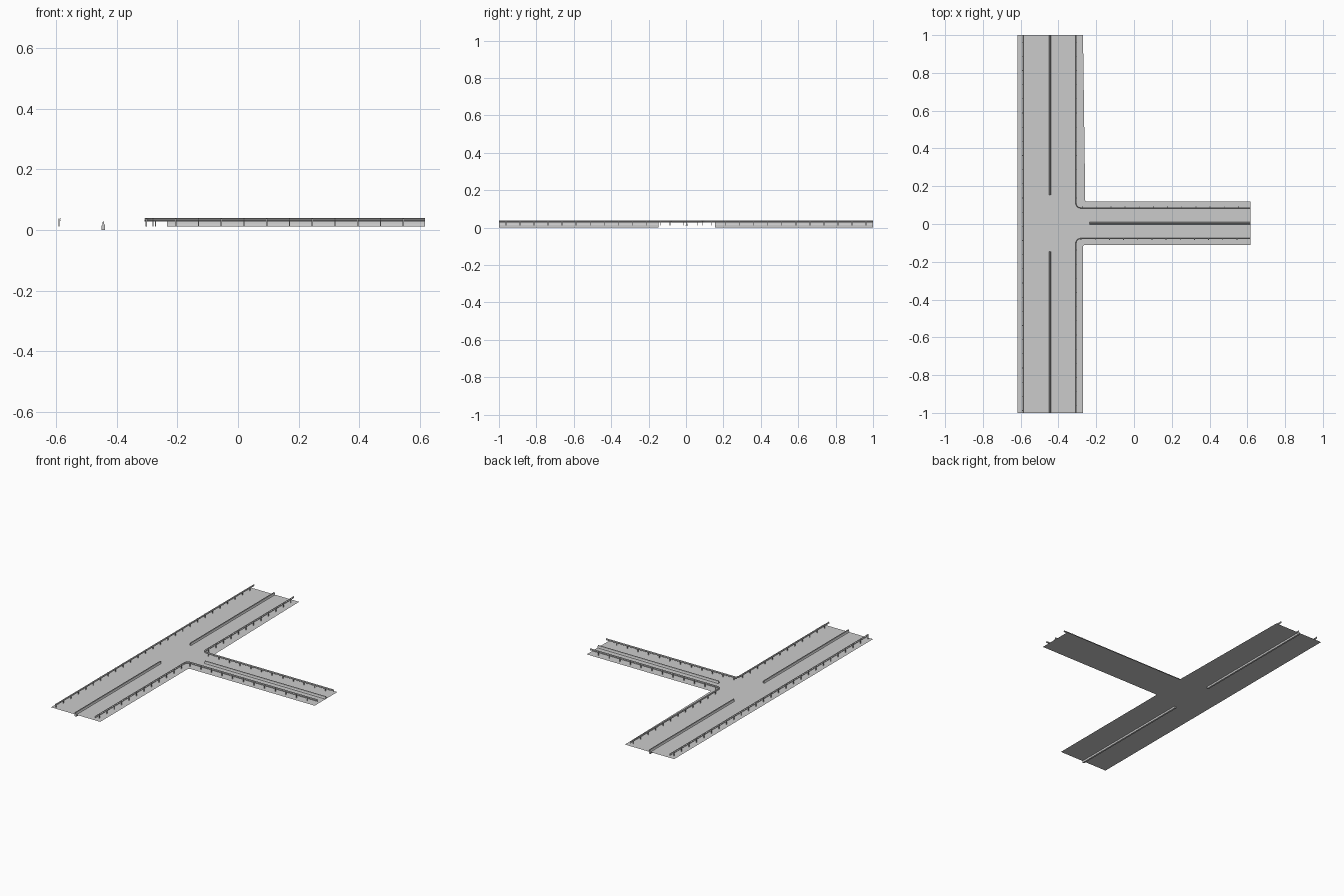
import bpy, bmesh, math
from mathutils import Vector

if "Cube" in bpy.data.objects:
    bpy.data.objects.remove(bpy.data.objects["Cube"])

CY = 0.004          # centre line of the side road
ROAD_Z = 0.012
MED_X = -0.444      # centre line of the main road


def make(name, bm):
    bmesh.ops.recalc_face_normals(bm, faces=bm.faces)
    me = bpy.data.meshes.new(name)
    bm.to_mesh(me)
    bm.free()
    ob = bpy.data.objects.new(name, me)
    bpy.context.collection.objects.link(ob)
    return ob


def arc(cx, cy, r, a0, a1, n):
    return [(cx + r * math.cos(math.radians(a0 + (a1 - a0) * i / n)),
             cy + r * math.sin(math.radians(a0 + (a1 - a0) * i / n))) for i in range(n + 1)]


def normals(path):
    # mitred left-hand normal at every path point
    out = []
    for i in range(len(path)):
        a, b = Vector(path[max(i - 1, 0)]), Vector(path[i])
        c = Vector(path[min(i + 1, len(path) - 1)])
        d1 = (b - a) if i else (c - b)
        d2 = (c - b) if i < len(path) - 1 else d1
        n1, n2 = (Vector((-d.y, d.x)).normalized() for d in (d1, d2))
        n = (n1 + n2).normalized()
        out.append(n / max(n.dot(n1), 0.3))
    return out


def sweep(name, path, profile):
    bm = bmesh.new()
    rings = [[bm.verts.new((x + n.x * o, y + n.y * o, z)) for o, z in profile]
             for (x, y), n in zip(path, normals(path))]
    k = len(profile)
    for r, s in zip(rings, rings[1:]):
        for i in range(k):
            bm.faces.new((r[i], r[(i + 1) % k], s[(i + 1) % k], s[i]))
    bm.faces.new(rings[0])
    bm.faces.new(rings[-1])
    return make(name, bm)


def posts(name, path, spacing, side):
    # upright posts behind the rail, evenly spaced along the path
    bm = bmesh.new()
    left = spacing / 2
    for a, b in zip(path, path[1:]):
        a, b = Vector(a), Vector(b)
        d = (b - a).normalized()
        n = Vector((-d.y, d.x)) * side
        length = (b - a).length
        while left < length:
            c = a + d * left + n * 0.0035
            ring = [c + d * u * 0.002 + n * v * 0.002
                    for u, v in ((-1, -1), (1, -1), (1, 1), (-1, 1))]
            lo = [bm.verts.new((p.x, p.y, ROAD_Z)) for p in ring]
            hi = [bm.verts.new((p.x, p.y, 0.037)) for p in ring]
            bm.faces.new(hi)
            for i in range(4):
                j = (i + 1) % 4
                bm.faces.new((lo[i], lo[j], hi[j], hi[i]))
            left += spacing
        left -= length
    return make(name, bm)


# road surface: one flat T-shaped sheet with small rounded inner corners
top, r = 0.114, 0.012
outline = [(-0.617, -1), (-0.27, -1)]
outline += arc(-0.27 + r, CY - top - r, r, 180, 90, 4)
outline += [(0.617, CY - top), (0.617, CY + top)]
outline += arc(-0.27 + r, CY + top + r, r, 270, 180, 4)
outline += [(-0.27, 1), (-0.617, 1)]
bm = bmesh.new()
face = bm.faces.new([bm.verts.new((x, y, ROAD_Z)) for x, y in outline])
bmesh.ops.triangulate(bm, faces=[face])
make("road_surface", bm)

# guard rails with a two-ridged beam section
ridge = [(0, 0.0270), (0.003, 0.0295), (0.003, 0.0315), (0, 0.0332),
         (0.003, 0.0350), (0.003, 0.0370), (0, 0.0392)]
beam = ridge + [(o - 0.0012, z) for o, z in reversed(ridge)]
beam_flip = [(-o, z) for o, z in beam]

far = [(-0.587, 1), (-0.587, -1)]
sweep("far_guard_rail", far, beam)
posts("far_guard_posts", far, 0.075, -1)

for s, label in ((1, "back"), (-1, "front")):
    rail_y, cr = 0.082, 0.024
    corner = arc(-0.306 + cr, rail_y + cr, cr, 180, 270, 8)
    path = [(-0.306, 1 - s * CY)] + corner + [(0.617, rail_y)]
    path = [(x, CY + s * y) for x, y in path]
    sweep(label + "_guard_rail", path, beam_flip if s > 0 else beam)
    posts(label + "_guard_posts", path, 0.075, s)

# median barriers with a sloped concrete section
barrier = [(-0.0055, 0.0), (-0.0055, 0.014), (-0.003, 0.018), (-0.002, 0.0275),
           (0.002, 0.0275), (0.003, 0.018), (0.0055, 0.014), (0.0055, 0.0)]
raised = [(o, max(z, ROAD_Z)) for o, z in barrier]
sweep("back_median", [(MED_X, 0.15 + CY), (MED_X, 1)], barrier)
sweep("front_median", [(MED_X, CY - 0.15), (MED_X, -1)], barrier)
sweep("side_median", [(-0.235, CY), (0.617, CY)], raised)
